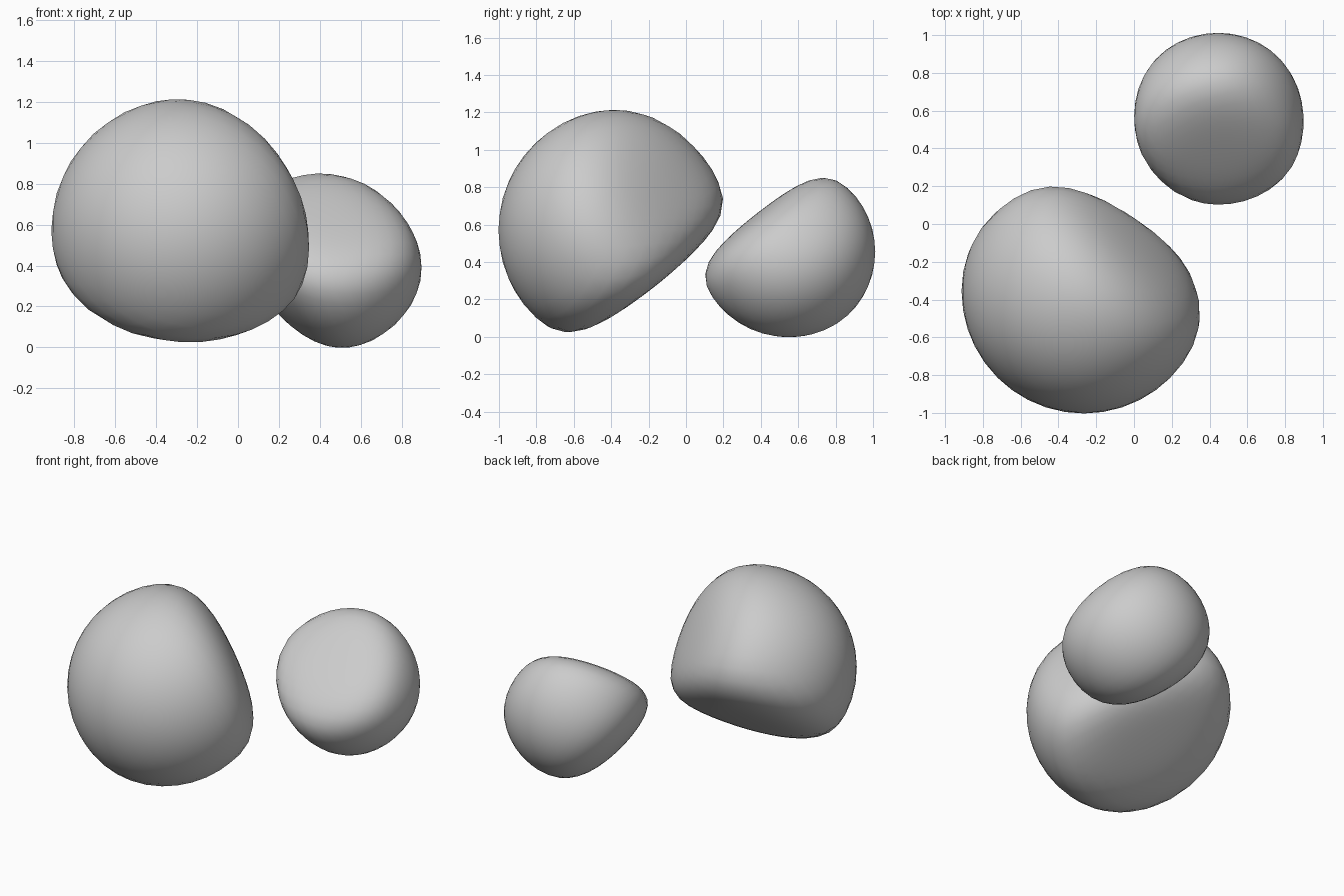
import bpy
from mathutils import Vector

if "Cube" in bpy.data.objects:
    bpy.data.objects.remove(bpy.data.objects["Cube"])


def flattened_blob(name, centre, radius, flats, sharpness):
    """Ball whose surface is softly levelled off by flats of (normal, distance)."""
    bpy.ops.mesh.primitive_ico_sphere_add(subdivisions=4, radius=1, location=centre)
    ob = bpy.context.object
    ob.name = name
    planes = [(Vector(n).normalized(), d) for n, d in flats]
    for v in ob.data.vertices:
        u = v.co.normalized()
        total = radius ** -sharpness
        for n, d in planes:
            total += (max(0.0, u.dot(n)) / d) ** sharpness
        v.co = u * total ** (-1 / sharpness)
    bpy.ops.object.shade_smooth()
    return ob


# large blob, levelled underneath at the back and on the back right
flattened_blob("large_blob", (-0.265, -0.355, 0.57), 0.648,
               [((-0.06, 0.62, -0.78), 0.35), ((0.66, 0.66, 0.38), 0.47)], 4.6)

# small blob, levelled towards the large one, at its lower left and upper right
flattened_blob("small_blob", (0.445, 0.54, 0.455), 0.472,
               [((0.05, -0.61, 0.78), 0.26), ((-0.74, -0.15, -0.63), 0.41),
                ((0.74, -0.05, 0.63), 0.47)], 4.6)
